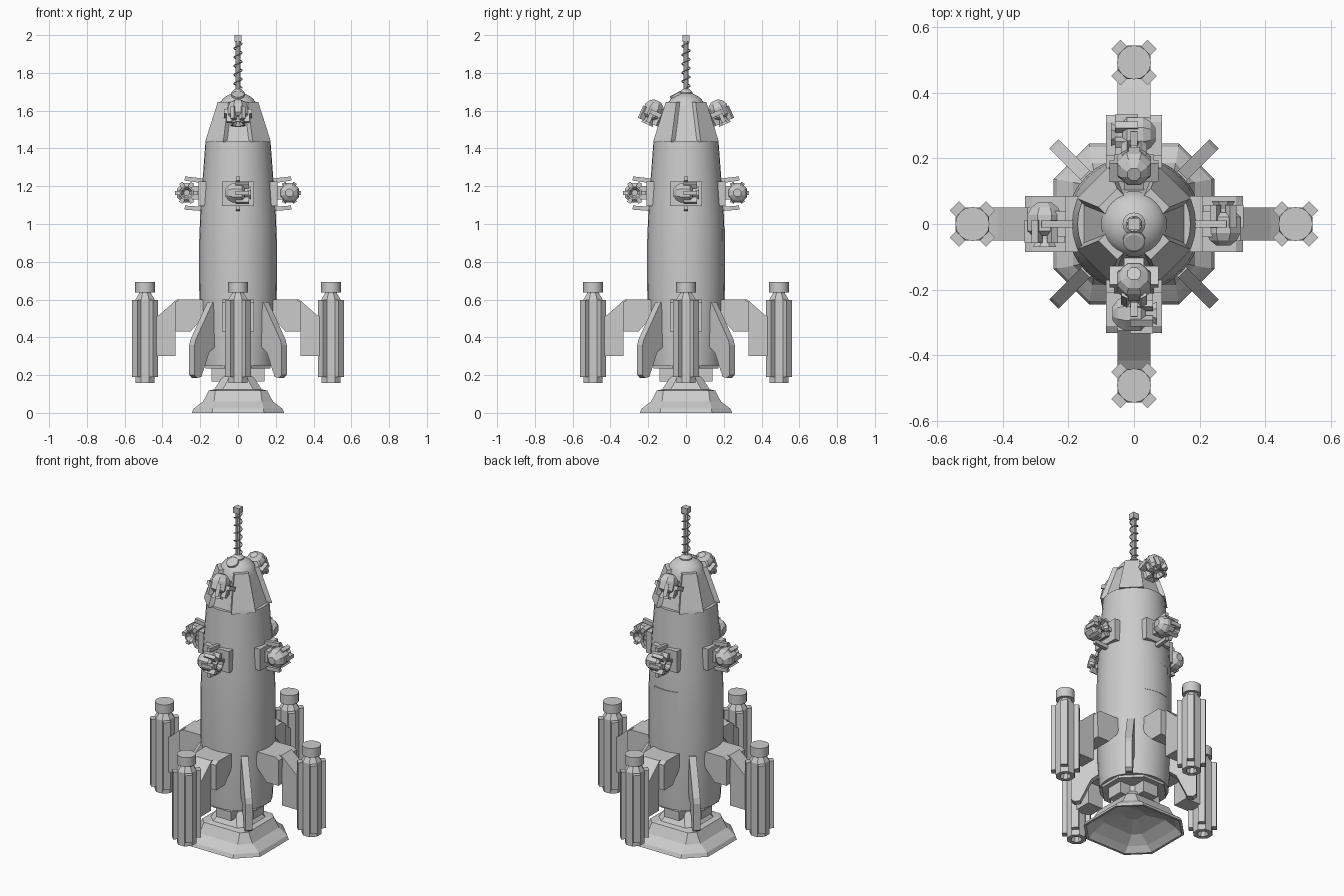
import bpy, bmesh
from math import sin, cos, pi, radians
from mathutils import Matrix, Vector

if "Cube" in bpy.data.objects:
    bpy.data.objects.remove(bpy.data.objects["Cube"])


def finish(name, bm, mat=None, smooth=False):
    bmesh.ops.remove_doubles(bm, verts=bm.verts, dist=1e-5)
    bmesh.ops.recalc_face_normals(bm, faces=bm.faces)
    me = bpy.data.meshes.new(name)
    bm.to_mesh(me)
    bm.free()
    ob = bpy.data.objects.new(name, me)
    bpy.context.collection.objects.link(ob)
    if mat:
        me.transform(mat)
    if smooth:
        bpy.ops.object.select_all(action='DESELECT')
        ob.select_set(True)
        bpy.context.view_layer.objects.active = ob
        bpy.ops.object.shade_smooth_by_angle(angle=radians(30))
    return ob


def loft(name, rings, mat=None, smooth=False, cap=True):
    bm = bmesh.new()
    vr = [[bm.verts.new(p) for p in r] for r in rings]
    n = len(vr[0])
    for a, b in zip(vr, vr[1:]):
        for i in range(n):
            j = (i + 1) % n
            bm.faces.new((a[i], a[j], b[j], b[i]))
    if cap:
        bm.faces.new(vr[0])
        bm.faces.new(vr[-1])
    return finish(name, bm, mat, smooth)


def lathe(name, prof, n, mat=None, smooth=False):
    off = pi / n if n <= 8 else 0
    rings = [[(r * cos(off + 2 * pi * i / n), r * sin(off + 2 * pi * i / n), z)
              for i in range(n)] for r, z in prof]
    return loft(name, rings, mat, smooth)


def box(name, lo, hi, mat=None):
    (x0, y0, z0), (x1, y1, z1) = lo, hi
    return loft(name, [[(x0, y0, z), (x1, y0, z), (x1, y1, z), (x0, y1, z)]
                       for z in (z0, z1)], mat)


def slab(name, prof, w, mat=None):
    """Extrude an x-z profile across y; w is a half width."""
    return loft(name, [[(x, y, z) for x, z in prof] for y in (-w, w)], mat)


def spin(deg):
    return Matrix.Rotation(radians(deg), 4, 'Z')


def move(x, y, z):
    return Matrix.Translation((x, y, z))


# Hull and nose
lathe("hull", [(.17, .25), (.19, .25), (.2, .42), (.205, .6), (.206, .9), (.2, 1.05),
               (.19, 1.2), (.172, 1.44), (.15, 1.44)], 32, smooth=True)
lathe("hull_base_ring", [(.17, .235), (.185, .235), (.185, .26), (.17, .26)], 8)
lathe("nose_cone", [(.165, 1.43), (.165, 1.44), (.098, 1.64)], 8)
lathe("nose_dome", [(.1, 1.625), (.093, 1.645), (.08, 1.663), (.06, 1.678),
                    (.035, 1.69), (.004, 1.697)], 32, smooth=True)
dome_tilt = Matrix.Rotation(radians(28), 4, 'X')
lathe("dome_window", [(.034, -.008), (.034, .006), (.027, .009)], 24,
      move(0, -.052, 1.683) @ dome_tilt)
for k in range(4):
    # raised tapering plates on the diagonals of the nose
    rings = [[(r - .03, -w, z), (r, -w, z), (r, w, z), (r - .03, w, z)]
             for r, w, z in ((.178, .066, 1.435), (.174, .066, 1.45), (.112, .04, 1.645))]
    loft("nose_panel", rings, spin(45 + 90 * k))

# Antenna with coil
lathe("antenna_base", [(.035, 1.68), (.035, 1.697), (.017, 1.715)], 16)
lathe("antenna_mast", [(.013, 1.7), (.013, 1.98)], 8)
box("antenna_tip", (-.019, -.019, 1.965), (.019, .019, 2))
cu = bpy.data.curves.new("antenna_coil", 'CURVE')
cu.dimensions = '3D'
cu.bevel_depth = .003
cu.bevel_resolution = 1
sp = cu.splines.new('POLY')
sp.points.add(72)
for i, p in enumerate(sp.points):
    a = i * 2 * pi / 14
    p.co = (.022 * cos(a), .022 * sin(a), 1.72 + .24 * i / 72, 1)
bpy.context.collection.objects.link(bpy.data.objects.new("antenna_coil", cu))

# Hatch on the back, a thin curved sheet
loft("hatch", [[(r * sin(a), r * cos(a), z) for r, a in
                [(.207, -t * .08) for t in range(-5, 6)] + [(.2, t * .08) for t in range(-5, 6)]]
               for z in (.78, .97)])


# Main nozzle: octagon with wide panels on the axes
def octagon(r, h, z):
    return [(r, -h, z), (r, h, z), (h, r, z), (-h, r, z),
            (-r, h, z), (-r, -h, z), (-h, -r, z), (h, -r, z)]


loft("main_nozzle", [octagon(*p) for p in (
    (.075, .04, .20), (.125, .08, .125), (.155, .12, .118), (.185, .127, .06),
    (.212, .132, .04), (.235, .135, .022), (.245, .137, 0), (.232, .13, 0),
    (.2, .122, .03), (.14, .1, .07), (.05, .03, .1))])
lathe("nozzle_neck", [(.085, .15), (.085, .26)], 8)
lathe("underside", [(.175, .245), (.175, .26)], 8)


# Small thruster: axis along z, cap up, jet down
def thruster(name, mat):
    lathe(name + "_body", [(.022, .066), (.044, .05), (.056, .028), (.056, -.022),
                           (.04, -.035)][::-1], 8, mat)
    lathe(name + "_jet", [(.026, -.03), (.026, -.045), (.038, -.07), (.03, -.07),
                          (.016, -.045)], 8, mat)
    for k in range(6):
        box(name + "_clamp", (.032, -.011, -.058), (.061, .011, .012), mat @ spin(60 * k))


for k in range(4):
    m = spin(90 * k)
    # side thruster lying tangentially on its mount
    thruster("side_thruster", m @ move(.272, 0, 1.165) @ Matrix.Rotation(pi / 2, 4, 'X'))
    box("thruster_plate", (.17, -.085, 1.095), (.208, .085, 1.225), m)
    box("thruster_mount", (.19, -.04, 1.13), (.25, .04, 1.2), m)
    slab("thruster_bracket_top", [(.18, 1.215), (.283, 1.23), (.281, 1.252), (.18, 1.24)], .011, m)
    slab("thruster_bracket_low", [(.18, 1.09), (.281, 1.098), (.283, 1.076), (.18, 1.068)], .011, m)

    # booster arm: wide shoulder, then a narrow strut down to the booster
    shoulder = ((.17, .6, .43, .085), (.31, .6, .43, .085), (.335, .57, .43, .085))
    loft("arm_shoulder", [[(.19, -.085, .5), (.25, -.085, .432), (.33, -.085, .432),
                           (.332, -.085, .585), (.31, -.085, .6), (.16, -.085, .6)],
                          [(.19, .085, .5), (.25, .085, .432), (.33, .085, .432),
                           (.332, .085, .585), (.31, .085, .6), (.16, .085, .6)]], m)
    slab("arm_strut", [(.3, .6), (.325, .6), (.415, .52), (.445, .5), (.445, .3),
                       (.33, .3), (.33, .44), (.3, .44)], .05, m)

    # booster with open tail, cap and four diagonal ribs
    b = m @ move(.492, 0, 0)
    lathe("booster", [(.02, .22), (.03, .157), (.055, .157), (.055, .6), (.035, .632),
                      (.035, .64)], 8, b)
    lathe("booster_cap", [(.052, .637), (.052, .693)], 16, b, True)
    for j in range(4):
        box("booster_rib", (.03, -.02, .19), (.078, .02, .597), b @ spin(45 + 90 * j))

    # diagonal fin
    slab("fin", [(.18, .585), (.21, .585), (.335, .39), (.345, .36), (.345, .2),
                 (.325, .185), (.295, .19), (.235, .32), (.18, .36)], .02, m @ spin(45))
    # struts between hull and nozzle
    box("base_block", (.07, -.05, .165), (.14, .05, .25), m)

# Two tilted thrusters on the nose, front and back
for k in (0, 180):
    m = spin(k) @ move(0, -.178, 1.592) @ Matrix.Rotation(radians(-24), 4, 'X')
    thruster("nose_thruster", m)
    box("nose_thruster_mount", (-.03, .02, -.045), (.03, .09, .035), m)
    box("nose_thruster_strap", (-.075, -.012, -.012), (.075, .05, .012), m)
